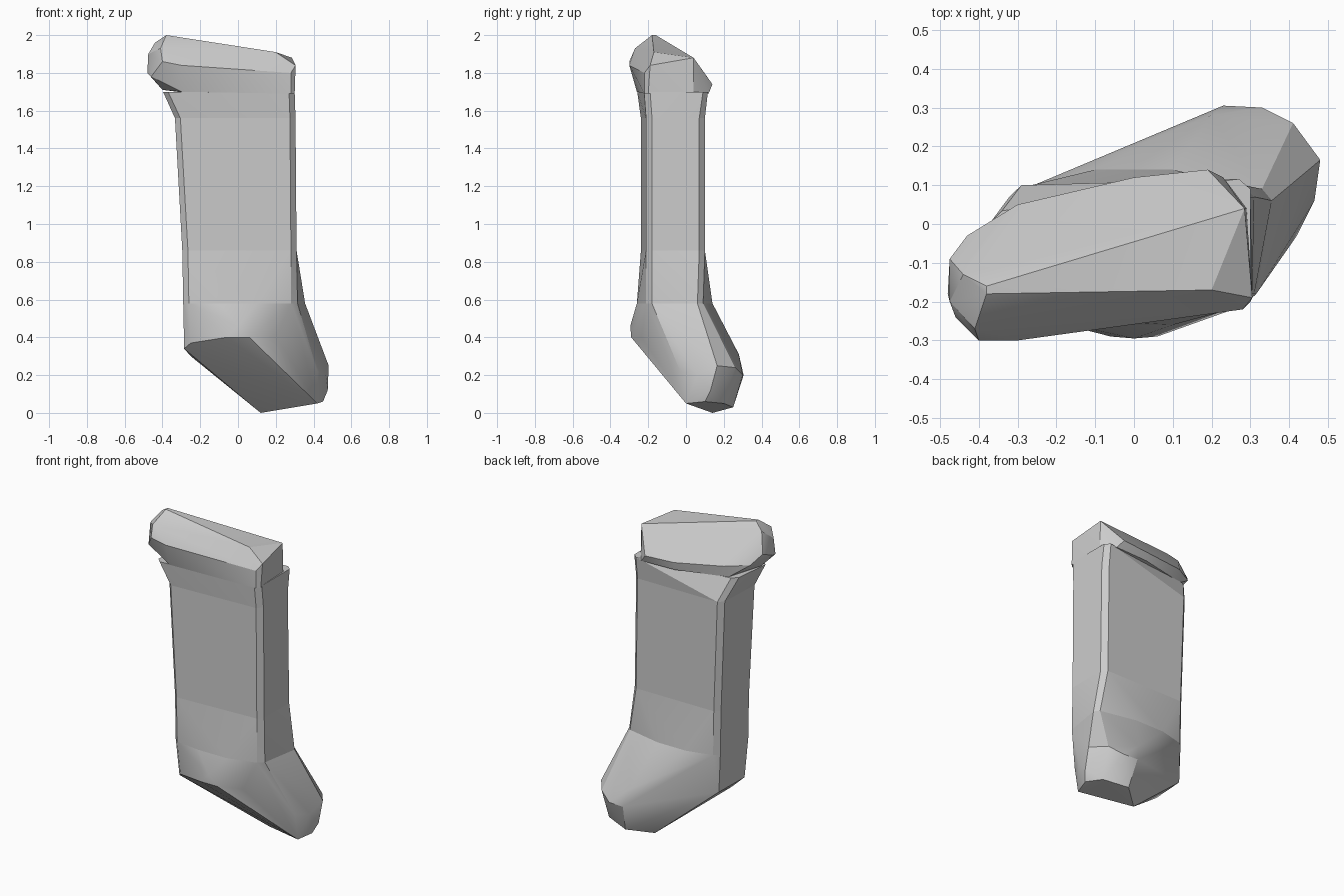
import bpy
import bmesh
import math
from mathutils import Vector

default_cube = bpy.data.objects.get("Cube")
if default_cube:
    bpy.data.objects.remove(default_cube, do_unlink=True)

# One flat colour for every part
grey = bpy.data.materials.new("plain grey")
grey.use_nodes = True
colour = (0.6, 0.6, 0.6, 1)
grey.diffuse_color = colour
grey.node_tree.nodes["Principled BSDF"].inputs["Base Color"].default_value = colour


def section(height, corners, chamfer=0.03):
    """Return a level four-sided cross-section with its corners cut off."""
    ring = []
    for index, corner in enumerate(corners):
        here = Vector((*corner, height))
        for neighbour in (corners[index - 1], corners[(index + 1) % len(corners)]):
            direction = (Vector((*neighbour, height)) - here).normalized()
            ring.append(here + direction * chamfer)
    return ring


def hull_part(name, points):
    """Wrap a set of points in a faceted convex shell."""
    bm = bmesh.new()
    for point in points:
        bm.verts.new(point)
    bmesh.ops.convex_hull(bm, input=list(bm.verts), use_existing_faces=False)
    buried = [vert for vert in bm.verts if not vert.link_faces]
    bmesh.ops.delete(bm, geom=buried, context="VERTS")
    bmesh.ops.dissolve_limit(bm, angle_limit=math.radians(1),
                             verts=list(bm.verts), edges=list(bm.edges))
    bmesh.ops.recalc_face_normals(bm, faces=list(bm.faces))
    mesh = bpy.data.meshes.new(name)
    bm.to_mesh(mesh)
    bm.free()
    mesh.materials.append(grey)
    part = bpy.data.objects.new(name, mesh)
    bpy.context.collection.objects.link(part)
    bpy.ops.object.select_all(action="DESELECT")
    part.select_set(True)
    bpy.context.view_layer.objects.active = part
    bpy.ops.object.shade_smooth_by_angle(angle=math.radians(25))
    return part


# Cross-sections shared by neighbouring parts
neck_top = section(1.7, [(-.4, -.26), (.3, -.22), (.3, .12), (-.37, .03)])
shaft_top = section(1.56, [(-.335, -.24), (.305, -.21), (.3, .1), (-.32, .1)])
shaft_base = section(.86, [(-.295, -.24), (.31, -.21), (.31, .1), (-.295, .1)])
ankle = section(.58, [(-.29, -.24), (.31, -.21), (.36, .09), (-.29, .1)])
ankle_bulges = [(-.1, .14, .58), (.1, .14, .58), (-.1, -.26, .58), (.1, -.26, .58)]

# Straight column in three lengths
hull_part("neck", neck_top + shaft_top)
hull_part("shaft", shaft_top + shaft_base)
hull_part("lower_shaft", shaft_base + ankle + ankle_bulges)

# Overhanging upper end: ridge, rounded knob, square end, back and underside
ridge = [(-.38, -.16, 2), (-.38, -.18, 2), (.2, -.17, 1.91), (.285, .04, 1.88)]
knob = [
    (-.44, -.13, 1.96), (-.41, -.27, 1.93), (-.475, -.2, 1.9),
    (-.4, -.3, 1.86), (-.3, -.3, 1.84), (-.475, -.09, 1.84),
    (-.48, -.18, 1.8), (-.46, -.24, 1.78), (-.43, -.03, 1.78),
    (-.4, -.18, 1.71), (-.3, -.26, 1.7),
]
square_end = [(.305, -.19, 1.84), (.28, -.22, 1.8), (.28, -.22, 1.69),
              (.3, -.2, 1.69), (.29, .04, 1.69), (.23, .12, 1.69)]
back_bulge = [(.19, .14, 1.74), (0, .12, 1.74), (-.3, .05, 1.77),
              (0, .11, 1.69), (-.32, .03, 1.7)]
hull_part("upper_end", ridge + knob + square_end + back_bulge)

# Lower end: heel, front bulge, toe and sole
heel = [(-.285, -.18, .34), (-.25, -.22, .37), (-.25, -.1, .3), (-.28, .07, .34)]
front_bulge = [(-.06, -.29, .4), (.06, -.29, .4), (0, -.295, .46), (.2, -.235, .4)]
toe = [
    (.23, .305, .2), (.33, .3, .2), (.41, .26, .24), (.48, .165, .25),
    (.475, .13, .12), (.465, .06, .2), (.42, -.03, .22), (.36, .2, .37),
    (.2, .28, .31),
]
sole = [(.12, .14, 0), (.42, 0, .05), (.45, .1, .06), (.4, .2, .05), (.25, .25, .03)]
hull_part("lower_end", ankle + ankle_bulges + heel + front_bulge + toe + sole)
